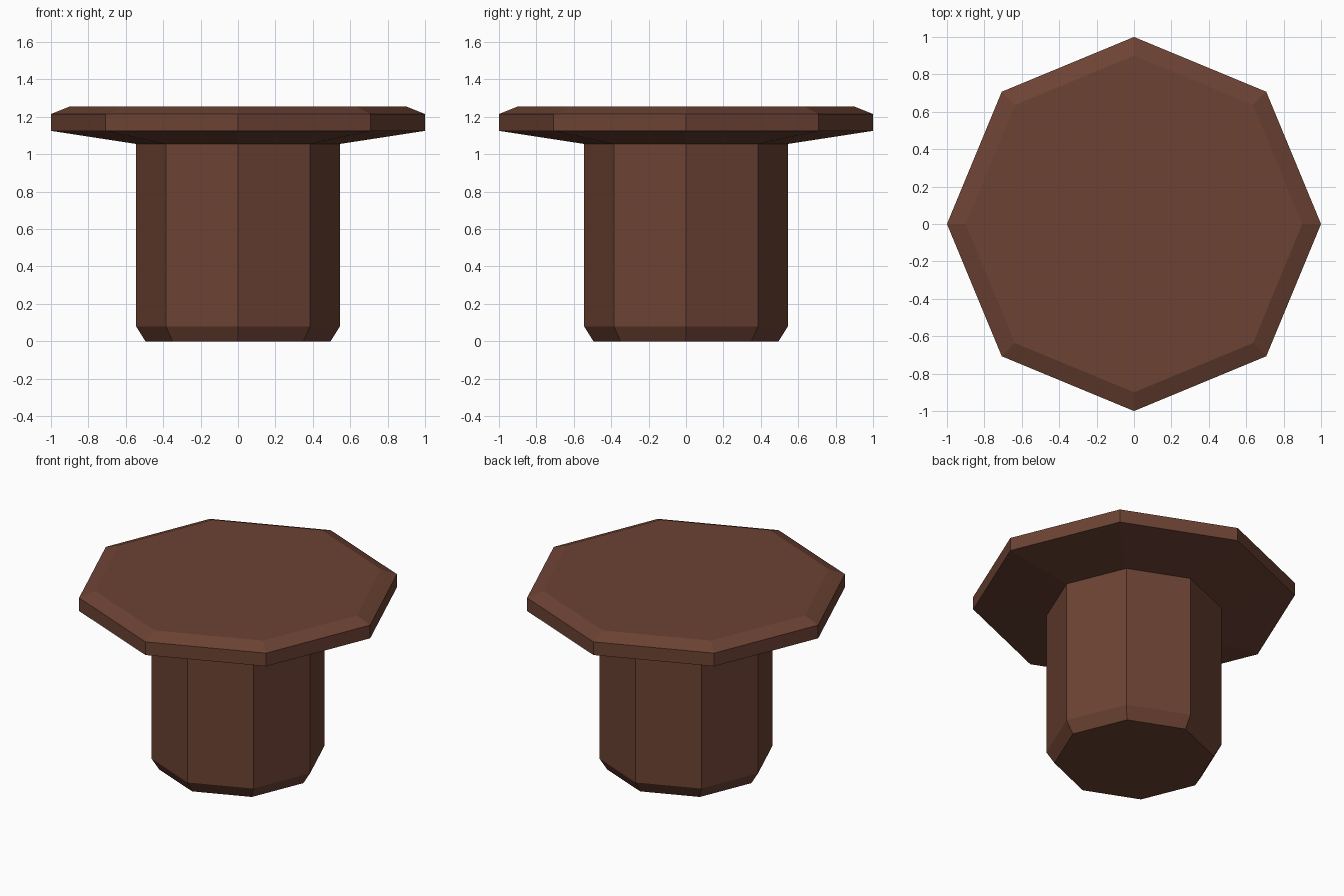
import bpy, bmesh, math

if "Cube" in bpy.data.objects:
    bpy.data.objects.remove(bpy.data.objects["Cube"])

SIDES = 8

wood = bpy.data.materials.new("dark_brown_wood")
wood.diffuse_color = (0.15, 0.055, 0.034, 1.0)
wood.use_nodes = True
wood.node_tree.nodes["Principled BSDF"].inputs["Base Color"].default_value = wood.diffuse_color


def lathe(name, profile):
    """Closed eight-sided solid from a (radius, height) profile, bottom to top."""
    bm = bmesh.new()
    rings = [[bm.verts.new((r * math.cos(math.tau * i / SIDES),
                            r * math.sin(math.tau * i / SIDES), z))
              for i in range(SIDES)] for r, z in profile]
    for low, high in zip(rings, rings[1:]):
        for i in range(SIDES):
            j = (i + 1) % SIDES
            bm.faces.new((low[i], low[j], high[j], high[i]))
    bm.faces.new(rings[0][::-1])
    bm.faces.new(rings[-1])
    mesh = bpy.data.meshes.new(name)
    bm.to_mesh(mesh)
    bm.free()
    mesh.materials.append(wood)
    obj = bpy.data.objects.new(name, mesh)
    bpy.context.collection.objects.link(obj)
    return obj


# One continuous body: chamfered foot, straight pedestal, flared underside, bevelled top
lathe("pedestal_table", [(0.495, 0.0), (0.545, 0.08), (0.545, 1.055),
                         (1.0, 1.125), (1.0, 1.215), (0.9, 1.255)])
